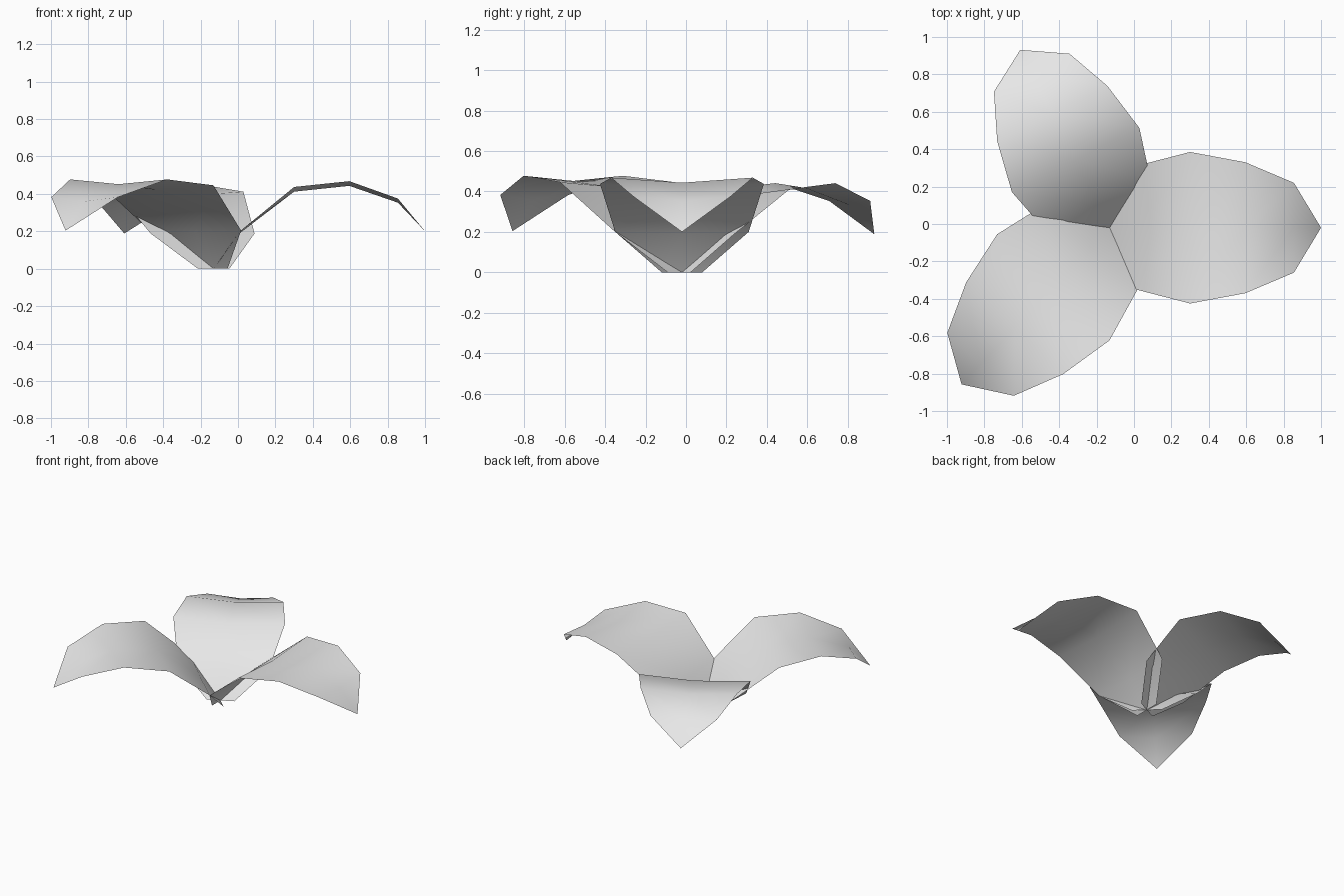
import bpy
import bmesh
from math import radians
from mathutils import Matrix, Vector

if "Cube" in bpy.data.objects:
    bpy.data.objects.remove(bpy.data.objects["Cube"], do_unlink=True)

# Single petal colour
grey = bpy.data.materials.new("pale grey")
grey.use_nodes = True
GREY = (0.8, 0.8, 0.8, 1)
grey.diffuse_color = GREY
grey.node_tree.nodes["Principled BSDF"].inputs["Base Color"].default_value = GREY

# Petal rows: distance from the centre, half width, edge height, cup depth
ROWS = [(0, 0.1, 0, 0), (0.14, 0.33, 0.2, 0.01), (0.43, 0.405, 0.437, 0.025),
        (0.725, 0.35, 0.468, 0.025), (0.985, 0.24, 0.375, 0.022)]
TIP = (1.13, 0, 0.2)
CENTRE = Vector((-0.13, -0.02, 0))


def make_petal(name, angle, scale):
    bm = bmesh.new()
    grid = [[bm.verts.new((d, side * w, z - (0 if side else cup)))
             for side in (-1, 0, 1)] for d, w, z, cup in ROWS]
    tip = bm.verts.new(TIP)
    for low, high in zip(grid, grid[1:]):
        for i in range(2):
            bm.faces.new((low[i], high[i], high[i + 1], low[i + 1]))
    for i in range(2):
        bm.faces.new((grid[-1][i], tip, grid[-1][i + 1]))
    for face in bm.faces:
        face.smooth = True
    bm.transform(Matrix.Translation(CENTRE) @ Matrix.Rotation(radians(angle), 4, 'Z')
                 @ Matrix.Scale(scale, 4))
    mesh = bpy.data.meshes.new(name)
    bm.to_mesh(mesh)
    bm.free()
    mesh.materials.append(grey)
    petal = bpy.data.objects.new(name, mesh)
    bpy.context.collection.objects.link(petal)


# Three petals fanned around the shared base
make_petal("left_petal", 0, 1)
make_petal("back_petal", 116.7, 0.942)
make_petal("front_petal", 226.6, 1.02)
